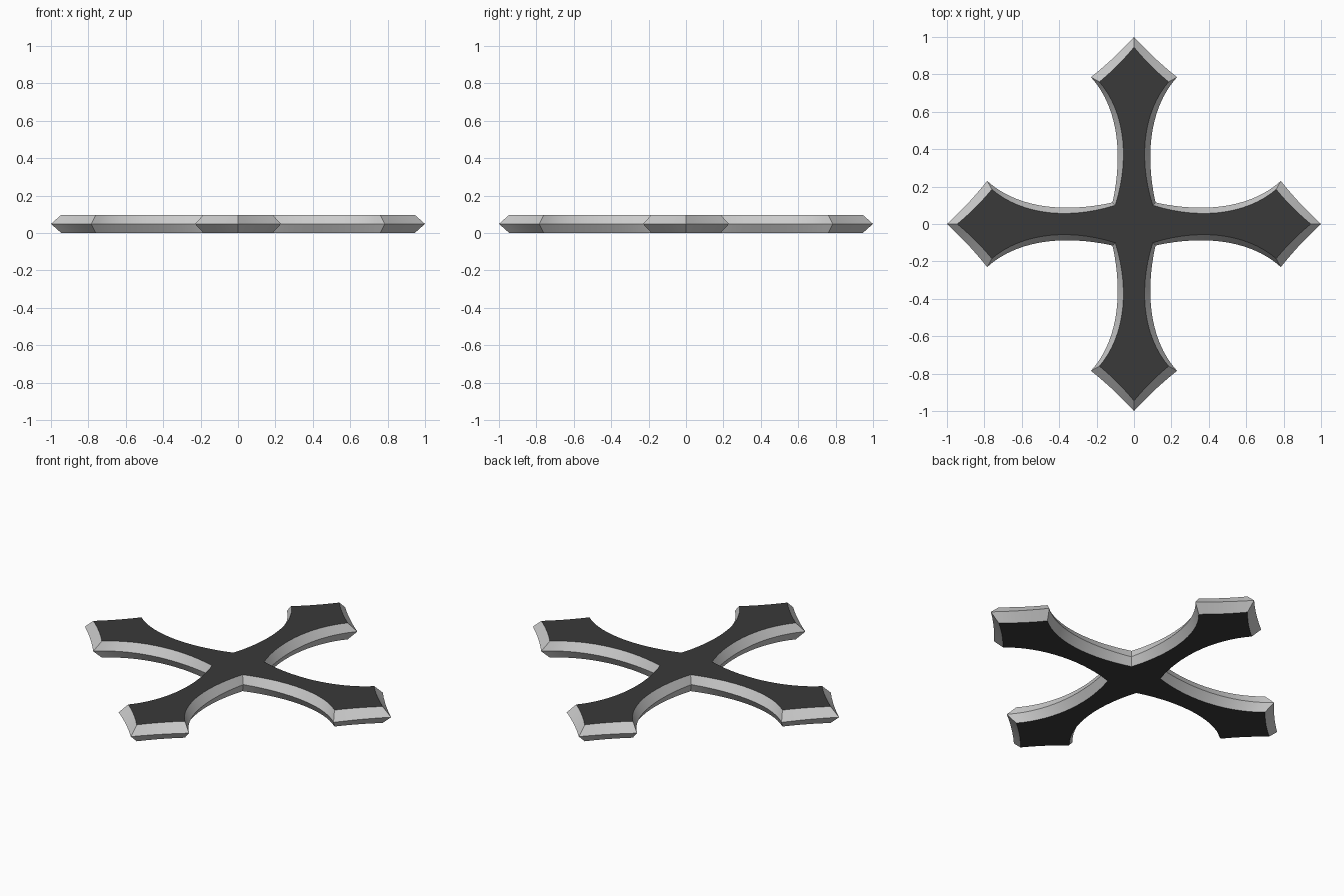
import bpy, bmesh, math
from mathutils import Vector, Matrix
from mathutils.geometry import interpolate_bezier

if "Cube" in bpy.data.objects:
    bpy.data.objects.remove(bpy.data.objects["Cube"])

THICK = 0.097


def material(name, rgb):
    mat = bpy.data.materials.new(name)
    mat.use_nodes = True
    mat.diffuse_color = (*rgb, 1)
    mat.node_tree.nodes["Principled BSDF"].inputs["Base Color"].default_value = (*rgb, 1)
    return mat


def arc(points, count):
    return interpolate_bezier(*[Vector((x, y, 0)) for x, y in points], count)


def outline(flank, tip):
    """Four-armed outline: half an arm, mirrored, then turned four times."""
    half = arc(flank, 16)
    end, point = half[-1], Vector((0, tip, 0))
    hollow = Vector((-0.006, -0.006, 0))  # slightly concave edge to the tip
    half += arc([p.xy for p in (end, end.lerp(point, 0.33) + hollow,
                                end.lerp(point, 0.67) + hollow, point)], 6)[1:]
    mirrored = [Vector((-p.x, p.y, 0)) for p in reversed(half[1:-1])]
    arm = half + mirrored
    return [Matrix.Rotation(math.pi / 2 * i, 3, 'Z') @ p for i in range(4) for p in arm]


rim = outline([(0.115, 0.115), (0.06, 0.36), (0.08, 0.62), (0.23, 0.785)], 1.0)
face = outline([(0.1, 0.1), (0.018, 0.36), (0.055, 0.61), (0.185, 0.76)], 0.945)

# Flat faces above and below, joined by bevels that meet at the rim
bm = bmesh.new()
loops = [[bm.verts.new((p.x, p.y, z)) for p in ring]
         for ring, z in ((face, 0), (rim, THICK / 2), (face, THICK))]
for low, high in zip(loops, loops[1:]):
    for i in range(len(low)):
        j = (i + 1) % len(low)
        bm.faces.new((low[i], low[j], high[j], high[i])).material_index = 1
bm.faces.new(loops[2])
bm.faces.new(loops[0][::-1])
bmesh.ops.recalc_face_normals(bm, faces=bm.faces)

mesh = bpy.data.meshes.new("cross")
bm.to_mesh(mesh)
bm.free()
mesh.materials.append(material("charcoal", (0.042, 0.042, 0.042)))
mesh.materials.append(material("light grey", (0.6, 0.6, 0.6)))
cross = bpy.data.objects.new("cross", mesh)
bpy.context.collection.objects.link(cross)
bpy.context.view_layer.objects.active = cross
cross.select_set(True)
bpy.ops.object.shade_smooth_by_angle(angle=math.radians(30))
